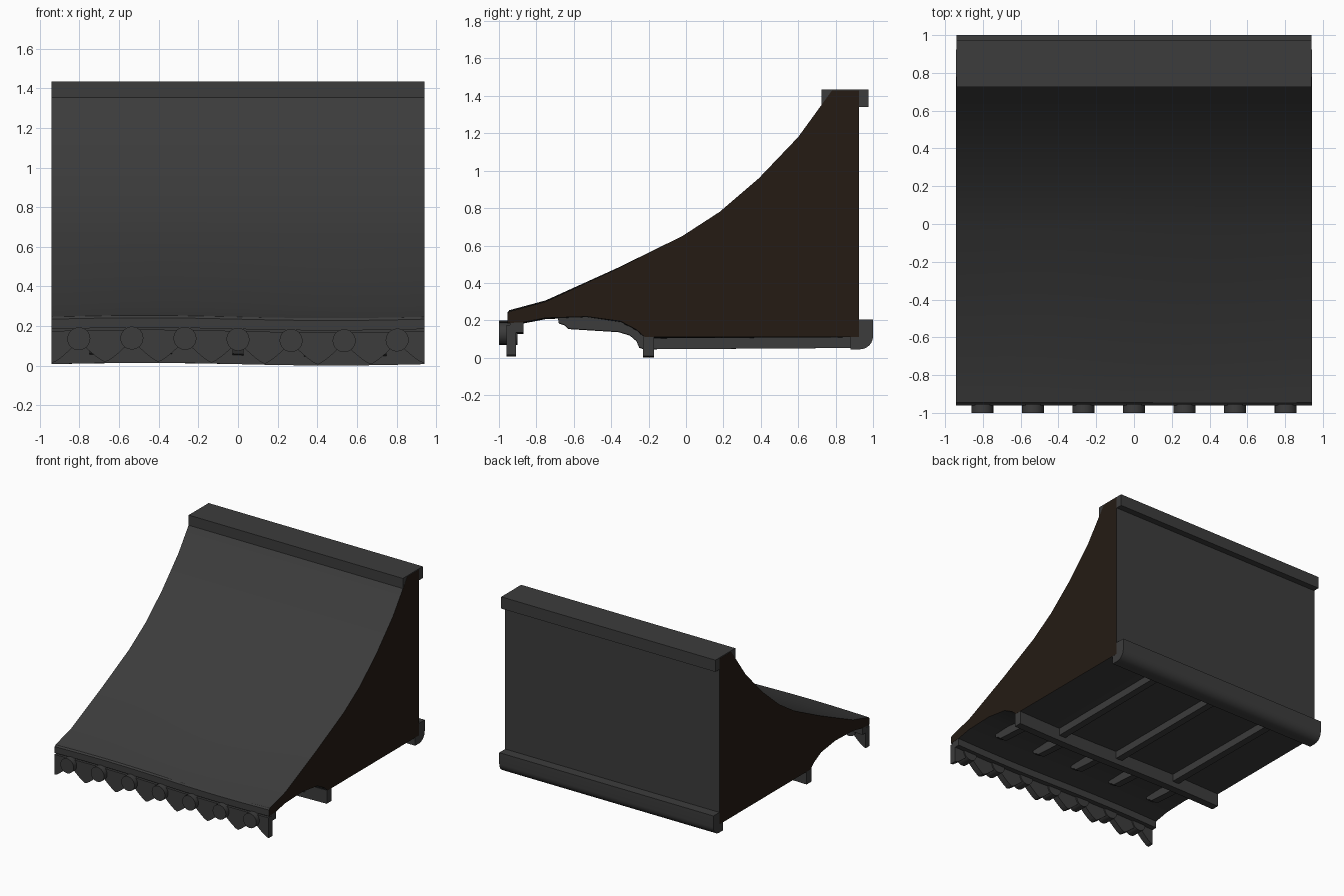
import bpy, bmesh, math

if "Cube" in bpy.data.objects:
    bpy.data.objects.remove(bpy.data.objects["Cube"])

W = 0.942           # half width of the roof section
PITCH = W * 2 / 7.04  # spacing of the round tile ends


def material(name, rgb):
    m = bpy.data.materials.new(name)
    m.diffuse_color = (*rgb, 1)
    m.use_nodes = True
    m.node_tree.nodes["Principled BSDF"].inputs["Base Color"].default_value = m.diffuse_color
    return m


tile = material("dark_tile", (0.045, 0.045, 0.045))
wood = material("dark_wood", (0.018, 0.011, 0.007))


def wave(v):
    # gentle sag of the eave, fading out toward the ridge
    fade = max(0.0, min(1.0, -v.y / 0.2 if v.z < 0.2 else -v.y / 0.8))
    v.z -= 0.007 * math.sin(math.pi * v.x / W) * fade


def prism(name, outline, a, b, axis="x", cuts=1, mats=(tile,), smooth=None):
    """Extrude an outline: (y, z) points along x, or (x, z) points along y."""
    bm = bmesh.new()
    rings = []
    for i in range(cuts + 1):
        t = a + (b - a) * i / cuts
        rings.append([bm.verts.new((t, p, q) if axis == "x" else (p, t, q))
                      for p, q in outline])
    n = len(outline)
    for r, s in zip(rings, rings[1:]):
        for k in range(n):
            bm.faces.new((r[k], r[(k + 1) % n], s[(k + 1) % n], s[k]))
    for ring in (rings[0], rings[-1]):
        bm.faces.new(ring).material_index = len(mats) - 1
    for v in bm.verts:
        wave(v.co)
    bmesh.ops.recalc_face_normals(bm, faces=bm.faces)
    me = bpy.data.meshes.new(name)
    bm.to_mesh(me)
    bm.free()
    for m in mats:
        me.materials.append(m)
    ob = bpy.data.objects.new(name, me)
    bpy.context.collection.objects.link(ob)
    if smooth:
        bpy.ops.object.select_all(action="DESELECT")
        ob.select_set(True)
        bpy.context.view_layer.objects.active = ob
        bpy.ops.object.shade_smooth_by_angle(angle=math.radians(smooth))
    return ob


def rect(p0, p1, q0, q1):
    return [(p0, q0), (p1, q0), (p1, q1), (p0, q1)]


# Main roof body with concave slope and wooden gable ends
body = [(-0.955, 0.235), (-0.945, 0.247), (-0.75, 0.30), (-0.36, 0.48), (-0.02, 0.65),
        (0.18, 0.78), (0.39, 0.96), (0.60, 1.18), (0.78, 1.428),
        (0.925, 1.428), (0.925, 0.11), (-0.22, 0.11), (-0.265, 0.15),
        (-0.35, 0.195), (-0.53, 0.22), (-0.75, 0.213), (-0.87, 0.19),
        (-0.955, 0.185)]
prism("roof_body", body, -W, W, cuts=16, mats=(tile, wood), smooth=25)

# Ridge cap along the top
prism("ridge_cap", rect(0.725, 0.975, 1.34, 1.433), -W + 0.001, W - 0.001)

# Rounded moulding along the bottom of the back
arc = [(0.93 + 0.07 * math.cos(t), 0.115 + 0.07 * math.sin(t))
       for t in [-math.pi / 2 * i / 6 for i in range(7)]]
prism("back_moulding", [(0.88, 0.205), (1.0, 0.205)] + arc + [(0.88, 0.045)],
      -W + 0.001, W - 0.001, smooth=25)

# Cross beam under the soffit
prism("cross_beam", rect(-0.23, -0.17, 0.008, 0.115), -W + 0.001, W - 0.001, cuts=16)

# Long rafters behind the beam
for i in (-1, 0, 1):
    x = i * 0.54
    prism("rafter", rect(-0.2, 0.9, 0.052, 0.115), x - 0.028, x + 0.028)

# Curved brackets in front of the beam
bracket = [(-0.685, 0.22), (-0.68, 0.19), (-0.65, 0.18), (-0.63, 0.16),
           (-0.36, 0.143), (-0.30, 0.125), (-0.265, 0.095), (-0.25, 0.06),
           (-0.22, 0.05), (-0.2, 0.12), (-0.35, 0.21), (-0.53, 0.23)]
for i in range(-2, 3):
    x = i * 0.36
    prism("bracket", bracket, x - 0.028, x + 0.028)

# Trim strip below the eave
prism("eave_trim", [(-0.94, 0.165), (-0.91, 0.165), (-0.91, 0.135), (-0.87, 0.135),
                    (-0.87, 0.20), (-0.94, 0.20)], -W + 0.001, W - 0.001, cuts=16)

# Scalloped drip tiles, lowest halfway between round ends
edge = []
for i in range(-42, 43):
    x = W * i / 42
    u = abs(((x / PITCH) % 1.0) - 0.5) * 2
    edge.append((x, 0.012 + 0.11 * u ** 1.25))
top = [(W * i / 8, 0.175) for i in range(8, -9, -1)]
prism("drip_tiles", edge + top, -0.96, -0.91, axis="y")

# Round tile ends
for i in range(-3, 4):
    disc = [(i * PITCH + 0.058 * math.cos(k * math.tau / 24),
             0.133 + 0.058 * math.sin(k * math.tau / 24)) for k in range(24)]
    prism("round_tile_end", disc, -1.0, -0.90, axis="y", smooth=30)
